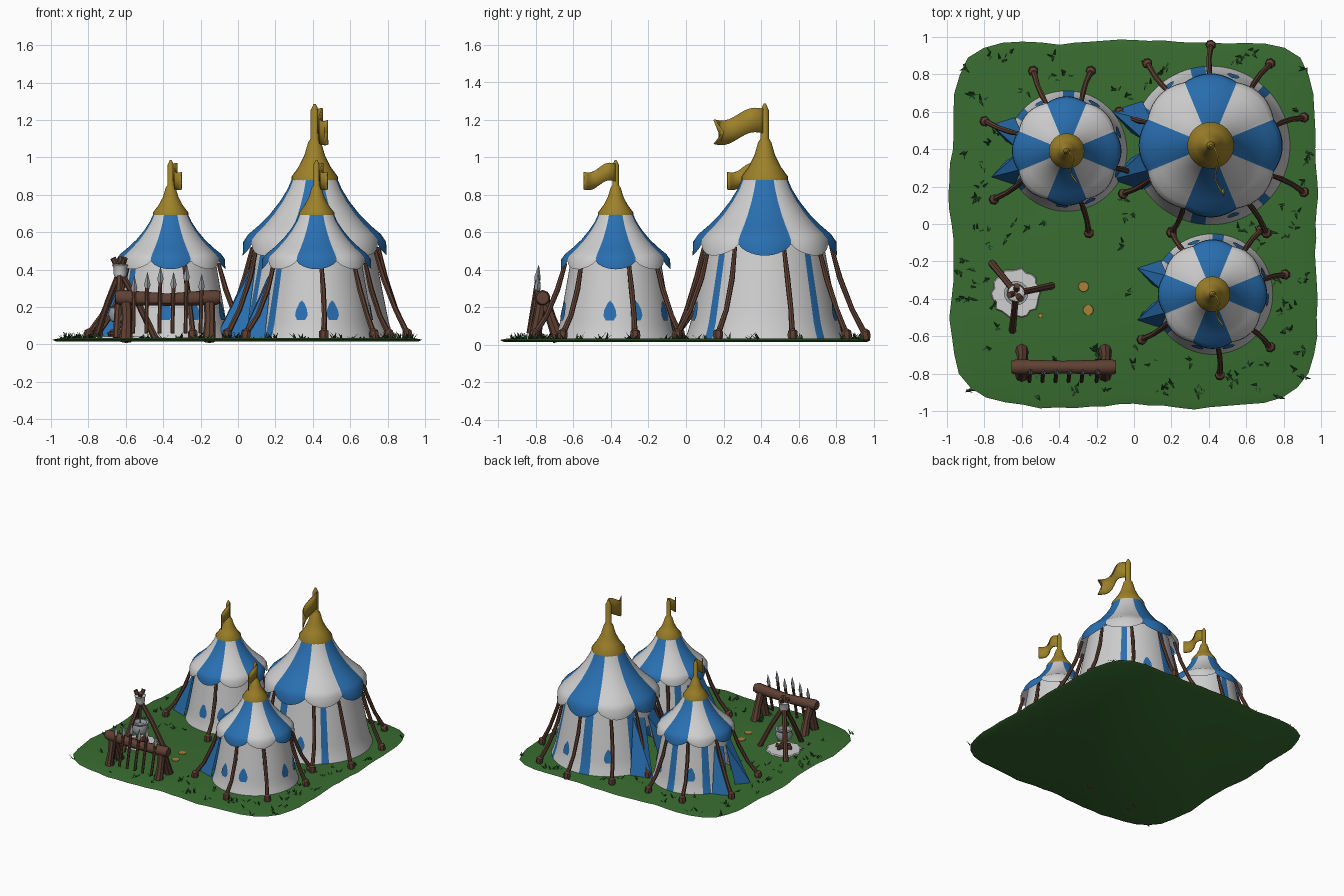
import bpy, bmesh, math, random
from mathutils import Vector

if "Cube" in bpy.data.objects:
    bpy.data.objects.remove(bpy.data.objects["Cube"])
random.seed(4)
pi, rad = math.pi, math.radians

def material(name, c):
    m = bpy.data.materials.new(name)
    m.diffuse_color = (*c, 1)
    m.use_nodes = True
    m.node_tree.nodes["Principled BSDF"].inputs["Base Color"].default_value = m.diffuse_color
    return m
WHITE = material("white canvas", (.62, .62, .62))
BLUE = material("blue canvas", (.022, .16, .44))
GOLD = material("gold", (.34, .22, .022))
WOOD = material("brown wood", (.115, .052, .033))
GREEN = material("grass green", (.04, .15, .03))
DARK = material("dark grass", (.016, .06, .016))
METAL = material("grey metal", (.36, .38, .4))
ORANGE = material("orange earth", (.4, .22, .04))

def make(name, verts, faces, mats, rule=None, smooth=True):
    me = bpy.data.meshes.new(name)
    me.from_pydata([tuple(v) for v in verts], [], faces)
    ob = bpy.data.objects.new(name, me)
    bpy.context.collection.objects.link(ob)
    for m in mats:
        me.materials.append(m)
    for p in me.polygons:
        if rule:
            p.material_index = rule(p.center)
    if smooth:
        me.shade_smooth()
        me.set_sharp_from_angle(angle=rad(40))
    return ob

def rings(name, rows, mats, rule=None, skip=None, caps=False):
    """Join rows of closed rings with quads."""
    n = len(rows[0])
    verts = [Vector(v) for r in rows for v in r]
    faces = []
    for j in range(len(rows) - 1):
        for i in range(n):
            f = (j*n + i, j*n + (i+1) % n, (j+1)*n + (i+1) % n, (j+1)*n + i)
            if not (skip and skip(sum((verts[k] for k in f), Vector()) / 4)):
                faces.append(f)
    if caps:
        faces += [tuple(reversed(range(n))), tuple(range((len(rows)-1)*n, len(rows)*n))]
    return make(name, verts, faces, mats, rule)

def lathe(name, cx, cy, prof, mat, n=20):
    rows = [[(cx + r*math.cos(2*pi*i/n), cy + r*math.sin(2*pi*i/n), z) for i in range(n)] for r, z in prof]
    return rings(name, rows, [mat], caps=True)

def tube(name, pts, radii, mat, n=7):
    pts = [Vector(p) for p in pts]
    rows = []
    for i, p in enumerate(pts):
        d = (pts[min(i+1, len(pts)-1)] - pts[max(i-1, 0)]).normalized()
        a = d.cross(Vector((0, 1, 0)) if abs(d.y) < .8 else Vector((1, 0, 0))).normalized()
        b = d.cross(a)
        rows.append([p + radii[i]*(a*math.cos(2*pi*k/n) + b*math.sin(2*pi*k/n)) for k in range(n)])
    return rings(name, rows, [mat], caps=True)

def lerp_profile(prof, z):
    for (r0, z0), (r1, z1) in zip(prof, prof[1:]):
        if z <= z1:
            return r0 + (r1-r0)*(z-z0)/(z1-z0)
    return prof[-1][0]

def ang_to(p, cx, cy):
    return math.degrees(math.atan2(p.y-cy, p.x-cx))

def near(a, b, w):
    return abs((a-b+180) % 360 - 180) < w

def tent(name, cx, cy, big, feet, stripes, drops):
    s = 1 if big else .76
    zr = (lambda z: z) if big else (lambda z: .72*z + .06)   # roof heights
    zw = (lambda z: z) if big else (lambda z: .85*z)         # wall heights
    P = lambda r, t, z: Vector((cx + r*math.cos(t), cy + r*math.sin(t), z))
    n = 96
    # wall with narrow stripes and an open doorway towards -x
    wp = [(.425*s, .03), (.40*s, zw(.1)), (.37*s, zw(.25)), (.34*s, zw(.4)), (.31*s, zw(.56))]
    zs = [.03 + (zw(.56)-.03)*i/12 for i in range(13)]
    rows = [[P(lerp_profile(wp, z), 2*pi*i/n, z) for i in range(n)] for z in zs]
    rings(name + "_wall", rows, [WHITE, BLUE],
          lambda c: int(any(near(ang_to(c, cx, cy), a, 5.5) for a in stripes)),
          lambda c: c.z < zw(.36) and near(ang_to(c, cx, cy), 180, 15*(1 - c.z/zw(.42))))
    # roof of eight coloured panels with scalloped valance
    prof = [(.385, .535), (.382, .56), (.355, .588), (.30, .635), (.24, .695), (.185, .765), (.145, .83), (.115, .9)]
    rows = []
    for j, (r, z) in enumerate(prof):
        row = []
        for i in range(n):
            t = 2*pi*i/n
            lobe = abs(math.cos(4*t))
            k = 1 - .05*(1-lobe)*(.38-.115 - (.38-r))/.265
            row.append(P(r*s*k, t, zr(z - (.06*lobe**.7 if j == 0 else .012*lobe if j == 1 else 0))))
        rows.append(row)
    rings(name + "_roof", rows, [WHITE, BLUE],
          lambda c: int(math.cos(rad(4*ang_to(c, cx, cy))) > -.1))
    # gold cap and mast
    lathe(name + "_cap", cx, cy, [(r*s, zr(z)) for r, z in
          [(.10, .85), (.125, .865), (.125, .895), (.085, .95), (.055, 1.01), (.035, 1.08), (.022, 1.10), (.022, 1.25), (.006, 1.285)]], GOLD, 24)
    # waving swallow-tailed flag
    L, m, v = (.27 if big else .17), 10, []
    for i in range(m+1):
        u = i/m
        x, y = cx + .01 + .05*s*u + .018*s*math.sin(u*7), cy - L*u
        drop = .05*s*u - .02*s*math.sin(u*6)
        mid = -.05 if i == m and big else 0
        for q in (1.255, 1.19, 1.125):
            v.append((x, y - (mid if q == 1.19 else 0), zr(q) - drop))
    f = [(3*i+k, 3*i+3+k, 3*i+4+k, 3*i+1+k) for i in range(m) for k in (0, 1)]
    flag = make(name + "_flag", v, f, [GOLD])
    mod = flag.modifiers.new("thick", 'SOLIDIFY')
    mod.thickness, mod.offset = .008, 0
    # blue door flaps folded outwards
    for sg in (-1, 1):
        top = P(lerp_profile(wp, zw(.42)) + .008, pi + sg*rad(3), zw(.42))
        inner = P(.43*s, pi + sg*rad(9), .03)
        tip = P(.56*s, pi + sg*rad(19), .035)
        back = P(.435*s, pi + sg*rad(33), .03)
        hi = P(lerp_profile(wp, zw(.45)) + .008, pi + sg*rad(22), zw(.45))
        make(name + "_door_flap", [top, inner, tip, back, hi],
             [(0, 1, 2), (0, 2, 4), (4, 2, 3)], [BLUE], smooth=False)
    # blue teardrop emblems lying on the wall
    shape = [(-.022, .13), (.022, .13), (.034, .155), (.03, .185), (.014, .22), (0, .235), (-.014, .22), (-.03, .185), (-.034, .155)]
    for a in drops:
        make(name + "_teardrop", [P(lerp_profile(wp, z) + .006, rad(a) + u/lerp_profile(wp, z), z) for u, z in shape],
             [tuple(range(len(shape)))], [BLUE], smooth=False)
    # slanted guy poles with knobbed feet
    for x, y in feet:
        t = math.atan2(y-cy, x-cx)
        R = math.hypot(x-cx, y-cy)
        h = zr(.52)
        r0 = .355*s
        tube(name + "_guy_pole", [P(r0, t, h), P(r0 + (R-r0)*.25, t + .02, h*.68), P(r0 + (R-r0)*.6, t + .02, h*.36), P(R-.015, t, .075), P(R, t, .03)],
             [.011, .015, .014, .016, .018], WOOD)
        tube(name + "_pole_foot", [P(R, t, .025), P(R-.002, t, .045), P(R-.006, t, .07), P(R-.01, t, .082)], [.022, .028, .026, .012], WOOD)

tent("big_tent", .41, .42, True,
     [(.41, .96), (.07, .86), (.73, .86), (-.08, .6), (.91, .57), (.91, .17), (.71, -.05), (.2, -.05), (-.06, .16)],
     [-45, 45, 100, 155, -100, -150], [-72, 72, 125])
tent("left_tent", -.36, .39, False,
     [(-.8, .55), (-.75, .13), (-.24, -.05), (-.54, .82), (-.23, .82), (.04, .25)], [88, 140, -145], [-65, -22, -95, 118, 60, 20])
tent("right_tent", .42, -.375, False,
     [(.81, -.27), (.73, -.66), (.46, -.81), (.04, -.62), (.2, -.04), (.68, -.03)], [85, 140, -145], [-106, -73, -6, 22, 62, 110])

# wavy-edged lawn
n, edge = 80, []
for i in range(n):
    t = 2*pi*i/n
    c, s = math.cos(t), math.sin(t)
    r = .975 / (abs(c)**7 + abs(s)**7)**(1/7) + .012*math.sin(9*t) + random.uniform(-.008, .008)
    edge.append((max(-1, min(1, r*c)), max(-1, min(1, r*s))))
rings("lawn", [[(x*k, y*k, z) for x, y in edge] for k, z in ((.98, .015), (1, .025), (.96, .033))], [GREEN], caps=True)

# grass tufts, kept off the tents and the clearing
def free(x, y):
    return all(math.hypot(x-a, y-b) > r for a, b, r in ((.41, .42, .46), (-.36, .39, .37), (.42, -.375, .36), (-.4, -.35, .36)))
v, f = [], []
while len(f) < 330:
    x, y = random.uniform(-.93, .93), random.uniform(-.93, .93)
    if free(x, y):
        for k in range(3):
            a, b = random.uniform(0, 2*pi), len(v)
            bx, by = x + random.uniform(-.015, .015), y + random.uniform(-.015, .015)
            dx, dy = math.cos(a), math.sin(a)
            v += [(bx - dy*.008, by + dx*.008, .03), (bx + dy*.008, by - dx*.008, .03),
                  (bx + dx*.035, by + dy*.035, random.uniform(.04, .07))]
            f.append((b, b+1, b+2))
make("grass_tufts", v, f, [DARK], smooth=False)

# orange earth spots
for x, y, r in ((-.27, -.335, .03), (-.245, -.46, .03), (-.5, -.49, .012)):
    lathe("earth_spot", x, y, [(r, .03), (r*.9, .037)], ORANGE, 10)

# campfire: ash bed, logs, tripod with lashing, hanging pot
fx, fy = -.63, -.37
ash = [[(fx + r*k*math.cos(2*pi*i/28), fy + r*k*math.sin(2*pi*i/28), z) for i in range(28)
        for k in [1 + .07*math.sin(i*2.3)]] for r, z in ((.132, .03), (.125, .042))]
rings("ash_bed", ash, [WHITE], caps=True)
for a in (20, 80, 140):
    dx, dy = .06*math.cos(rad(a)), .06*math.sin(rad(a))
    tube("fire_log", [(fx-dx, fy-dy, .055), (fx+dx, fy+dy, .065)], [.016, .016], WOOD)
for x, y in ((-.76, -.21), (-.44, -.33), (-.65, -.57)):
    top = Vector((fx, fy, .39))
    foot = Vector((x, y, .03))
    d = top - foot
    tube("tripod_leg", [foot, foot + d*.5 + Vector((0, 0, .015)), top, foot + d*1.2], [.02, .018, .018, .016], WOOD)
lathe("tripod_lashing", fx, fy, [(.03, .36), (.036, .38), (.036, .41), (.045, .425), (.03, .43)], WHITE, 12)
tube("pot_hanger", [(fx, fy, .2), (fx, fy, .38)], [.005, .005], METAL)
lathe("hanging_pot", fx, fy, [(.02, .11), (.05, .125), (.065, .16), (.055, .195), (.065, .205), (.05, .206), (.04, .18)], METAL, 18)

# weapon rack: beam, splayed legs, leaning spears
ry = -.765
tube("rack_beam", [(-.655, ry, .25), (-.63, ry, .25), (-.38, ry, .238), (-.12, ry, .25), (-.095, ry, .25)], [.034, .042, .034, .042, .034], WOOD, 9)
for x in (-.6, -.155):
    for dy in (-.045, .09):
        tube("rack_leg", [(x, ry, .26), (x + .005, ry + dy*.5, .14), (x, ry + dy, .02)], [.032, .028, .036], WOOD, 8)
for x, h in ((-.56, .31), (-.49, .33), (-.42, .36), (-.35, .33), (-.28, .37), (-.2, .32)):
    tube("spear_shaft", [(x, ry - .075, .06), (x + .005, ry - .03, h - .03)], [.011, .011], WOOD)
    tube("spear_tip", [(x + .005, ry - .03, h - .04), (x + .005, ry - .027, h - .01), (x + .006, ry - .02, h + .055)], [.009, .017, .001], METAL, 4)
